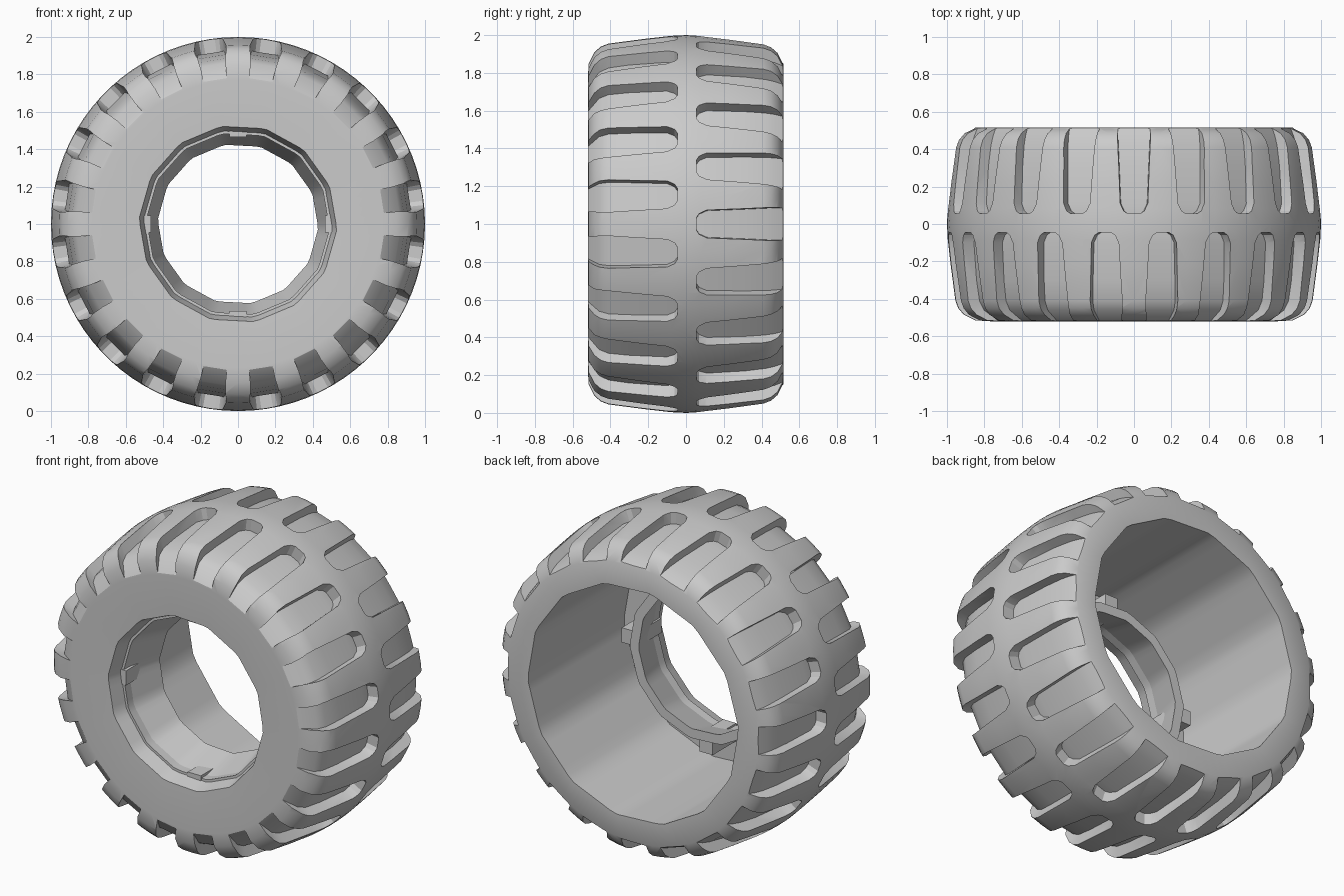
import bpy, bmesh
from math import cos, sin, pi, radians

if "Cube" in bpy.data.objects:
    bpy.data.objects.remove(bpy.data.objects["Cube"])

SEG, SIDES = 84, 14          # smooth outside, 14-sided openings
TILT = radians(87)           # direction of one flat of the openings


def make_object(name, bm):
    bmesh.ops.recalc_face_normals(bm, faces=bm.faces)
    me = bpy.data.meshes.new(name)
    bm.to_mesh(me)
    bm.free()
    ob = bpy.data.objects.new(name, me)
    bpy.context.collection.objects.link(ob)
    return ob


def polygon_scale(a):
    step = 2 * pi / SIDES
    d = (a - TILT + step / 2) % step - step / 2
    return cos(pi / SIDES) / cos(d)


# Tyre cross-section as (radius, y, polygonal?)
half = [(1.0, 0.0), (0.996, 0.08), (0.98, 0.22), (0.955, 0.41),
        (0.94, 0.45), (0.91, 0.485), (0.85, 0.515)]
outer = [(0.77, -0.52)] + [(r, -y) for r, y in reversed(half)] + half[1:]
inner = [(0.72, 0.515), (0.72, -0.42), (0.49, -0.42),
         (0.49, -0.15), (0.43, -0.15), (0.53, -0.51)]
profile = [(r, y, False) for r, y in outer] + [(r, y, True) for r, y in inner]

bm = bmesh.new()
rings = []
for i in range(SEG):
    a = 2 * pi * i / SEG
    ring = []
    for r, y, poly in profile:
        rr = r * polygon_scale(a) if poly else r
        ring.append(bm.verts.new((rr * cos(a), y, 1 + rr * sin(a))))
    rings.append(ring)
n = len(profile)
for i in range(SEG):
    p, q = rings[i], rings[(i + 1) % SEG]
    for j in range(n):
        k = (j + 1) % n
        bm.faces.new((p[j], p[k], q[k], q[j]))
tyre = make_object("tyre", bm)

# Tread grooves: (distance from centre, half width, floor radius)
slot = [(0.045, 0.03, 0.925), (0.06, 0.052, 0.925), (0.10, 0.07, 0.925),
        (0.30, 0.078, 0.905), (0.41, 0.083, 0.885)]
front_end = [(0.46, 0.08, 0.86), (0.53, 0.06, 0.765)]
back_end = [(0.47, 0.085, 0.87), (0.53, 0.085, 0.845)]


def add_groove(bm, angle, side, stations):
    ca, sa = cos(angle), sin(angle)
    secs = []
    for y, w, floor in stations:
        quad = [(-w, floor), (w, floor), (w * 1.15, 1.1), (-w * 1.15, 1.1)]
        secs.append([bm.verts.new((r * ca - t * sa, side * y, 1 + r * sa + t * ca))
                     for t, r in quad])
    for p, q in zip(secs, secs[1:]):
        for j in range(4):
            k = (j + 1) % 4
            bm.faces.new((p[j], p[k], q[k], q[j]))
    bm.faces.new(secs[0])
    bm.faces.new(secs[-1])


bm = bmesh.new()
for k in range(20):
    add_groove(bm, radians(9 + 18 * k), -1, slot + front_end)
    add_groove(bm, radians(18 * k), 1, [(y + 0.01, w, r) for y, w, r in slot] + back_end)
cutter = make_object("groove_cutter", bm)
cutter.hide_render = True

mod = tyre.modifiers.new("grooves", 'BOOLEAN')
mod.operation = 'DIFFERENCE'
mod.solver = 'EXACT'
mod.object = cutter
bpy.context.view_layer.objects.active = tyre
tyre.select_set(True)
bpy.ops.object.modifier_apply(modifier=mod.name)
bpy.data.objects.remove(cutter)
bpy.ops.object.shade_smooth_by_angle(angle=radians(30))

# Locating blocks around the inner collar
for k in range(4):
    a = k * pi / 2
    bpy.ops.mesh.primitive_cube_add(size=1, location=(0.52 * cos(a), -0.31, 1 + 0.52 * sin(a)),
                                    rotation=(0, -a, 0))
    block = bpy.context.object
    block.name = f"collar_block_{k + 1}"
    block.scale = (0.11, 0.23, 0.09)
